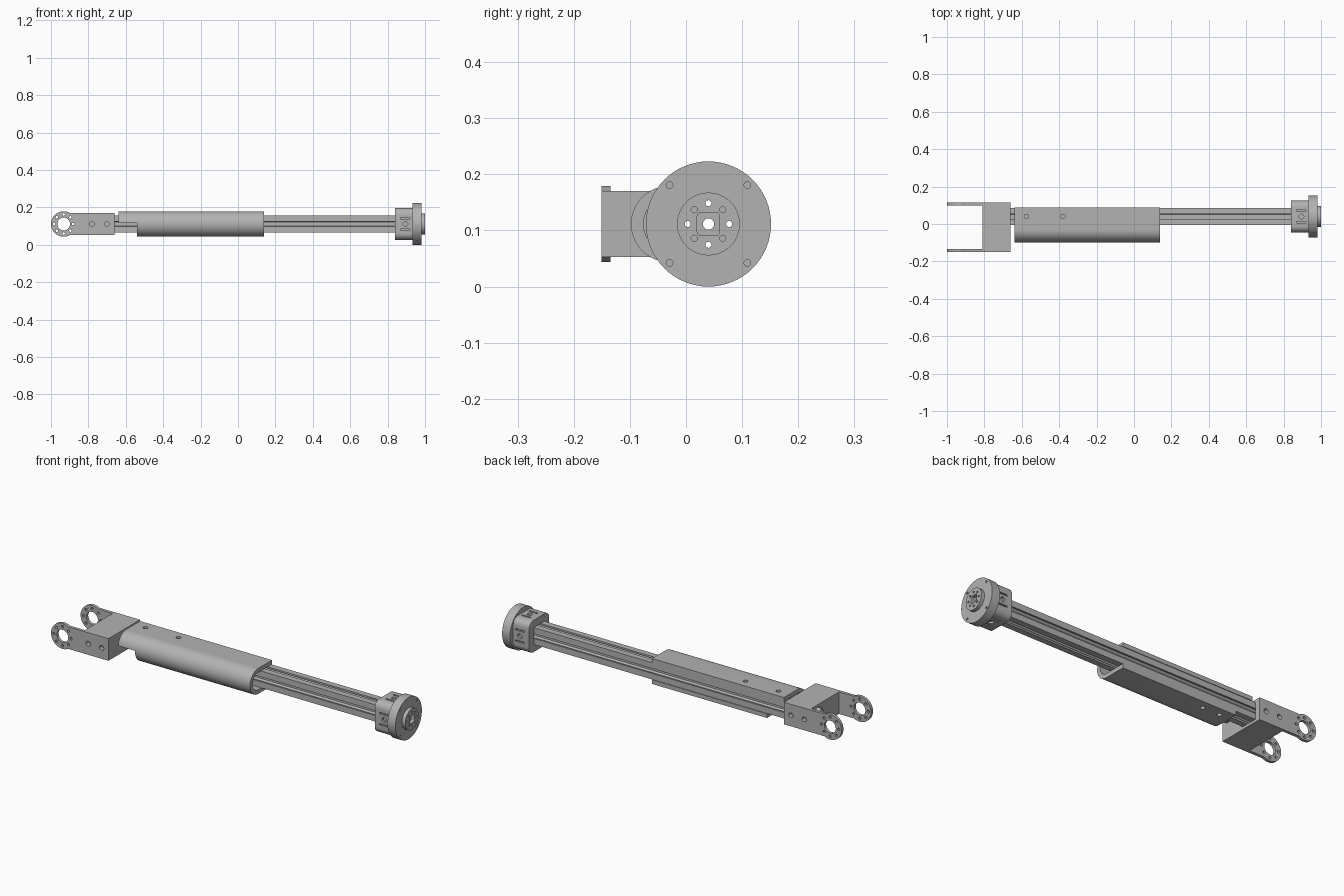
import bpy, bmesh, math
from mathutils import Vector

if "Cube" in bpy.data.objects:
    bpy.data.objects.remove(bpy.data.objects["Cube"])

CY, CZ = 0.04, 0.1115      # long axis of the rail
BAR = 0.045                # half width of the rail

grey = bpy.data.materials.new("plain_grey")
grey.use_nodes = True
grey.diffuse_color = (0.45, 0.45, 0.45, 1)
grey.node_tree.nodes["Principled BSDF"].inputs["Base Color"].default_value = (0.45, 0.45, 0.45, 1)


def prism(name, pts, axis, lo, hi):
    """Extrude a 2D outline along one axis."""
    place = {"x": lambda a, b, t: (t, a, b),
             "y": lambda a, b, t: (a, t, b),
             "z": lambda a, b, t: (a, b, t)}[axis]
    bm = bmesh.new()
    face = bm.faces.new([bm.verts.new(place(a, b, lo)) for a, b in pts])
    top = bmesh.ops.extrude_face_region(bm, geom=[face])["geom"]
    move = Vector(place(0, 0, hi - lo))
    bmesh.ops.translate(bm, vec=move, verts=[v for v in top if isinstance(v, bmesh.types.BMVert)])
    bmesh.ops.recalc_face_normals(bm, faces=bm.faces)
    mesh = bpy.data.meshes.new(name)
    bm.to_mesh(mesh)
    bm.free()
    mesh.materials.append(grey)
    obj = bpy.data.objects.new(name, mesh)
    bpy.context.collection.objects.link(obj)
    return obj


def arc(a, b, r, start=0.0, end=2 * math.pi, n=32):
    """Points on an arc; a full turn leaves out the repeated last point."""
    full = abs(end - start) > 6.28
    steps = n if full else n - 1
    return [(a + r * math.cos(start + (end - start) * i / steps),
             b + r * math.sin(start + (end - start) * i / steps)) for i in range(n)]


def rect(a0, a1, b0, b1):
    return [(a0, b0), (a1, b0), (a1, b1), (a0, b1)]


def square(a, b, h):
    return rect(a - h, a + h, b - h, b + h)


def round_square(a, b, h, r):
    pts = []
    for i, (sa, sb) in enumerate([(1, 1), (-1, 1), (-1, -1), (1, -1)]):
        q = i * math.pi / 2
        pts += arc(a + sa * (h - r), b + sb * (h - r), r, q, q + math.pi / 2, 7)
    return pts


def combine(obj, tools, operation="DIFFERENCE"):
    """Apply booleans and remove the helper solids."""
    bpy.context.view_layer.objects.active = obj
    for tool in tools:
        mod = obj.modifiers.new("cut", "BOOLEAN")
        mod.operation, mod.solver, mod.object = operation, "EXACT", tool
        bpy.ops.object.modifier_apply(modifier=mod.name)
        bpy.data.objects.remove(tool)


def hole(axis, a, b, r, lo, hi, n=20):
    return prism("cutter", arc(a, b, r, n=n), axis, lo, hi)


def smooth(obj):
    bpy.ops.object.select_all(action="DESELECT")
    obj.select_set(True)
    bpy.context.view_layer.objects.active = obj
    bpy.ops.object.shade_smooth_by_angle(angle=math.radians(30))


# Slotted rail: one quarter outline repeated around the axis
quarter = [(BAR, -BAR), (BAR, -0.013), (0.036, -0.013), (0.036, -0.026), (0.029, -0.026),
           (0.016, -0.012), (0.016, 0.012), (0.029, 0.026), (0.036, 0.026), (0.036, 0.013), (BAR, 0.013)]
outline = []
for k in range(4):
    c, s = round(math.cos(k * math.pi / 2)), round(math.sin(k * math.pi / 2))
    outline += [(CY + a * c - b * s, CZ + a * s + b * c) for a, b in quarter]
rail = prism("slotted_rail", outline, "x", -0.81, 0.934)
combine(rail, [hole("x", CY, CZ, 0.01, -1, 1)])
smooth(rail)

# Wrap-around cover: U section, open at the back
R_OUT, R_IN, ARC_Y, BACK = 0.068, 0.046, -0.03, 0.087
half = math.pi / 2
section = [(BACK, CZ + R_OUT)] + arc(ARC_Y, CZ, R_OUT, half, 3 * half, 33) + [(BACK, CZ - R_OUT)]
section += [(BACK, CZ - R_IN)] + arc(ARC_Y, CZ, R_IN, 3 * half, half, 33) + [(BACK, CZ + R_IN)]
cover = prism("sliding_cover", section, "x", -0.64, 0.14)
cuts = [prism("cutter", rect(-0.7, -0.54, 0, CZ + 0.006), "y", -0.2, 0.2)]
cuts += [hole("z", x, CY, 0.012, CZ, 0.3) for x in (-0.575, -0.38)]
cuts += [hole("z", x, CY, 0.012, 0, CZ) for x in (-0.48, -0.38)]
combine(cover, cuts)
smooth(cover)

# Fork bracket: U plan trimmed to the rounded ear outline
EAR_X, EAR_R, ARM = -0.932, 0.068, 0.059
Y0, Y1, T = -0.151, 0.115, 0.016
plan = [(-1.01, Y0), (-0.66, Y0), (-0.66, Y1), (-1.01, Y1), (-1.01, Y1 - T),
        (-0.81, Y1 - T), (-0.81, Y0 + T), (-1.01, Y0 + T)]
fork = prism("fork_bracket", plan, "z", 0, 0.25)
tangent = math.asin(ARM / EAR_R)
side = arc(EAR_X, CZ, EAR_R, tangent, 2 * math.pi - tangent, 40)
side += [(-0.65, CZ - ARM), (-0.65, CZ + ARM)]
combine(fork, [prism("trim", side, "y", -0.3, 0.3)], "INTERSECT")
cuts = [prism("cutter", square(CY, CZ, BAR - 0.001), "x", -0.9, -0.6),
        hole("y", EAR_X, CZ, 0.034, -0.3, 0.3, 32)]
cuts += [hole("y", a, b, 0.007, -0.3, 0.3, 12) for a, b in arc(EAR_X, CZ, 0.051, n=8)]
for x in (-0.78, -0.70):
    cuts += [hole("y", x, CZ, 0.013, Y0 - 0.02, Y0 + 0.025), hole("y", x, CZ, 0.013, Y1 - 0.025, Y1 + 0.02)]
combine(fork, cuts)
smooth(fork)

# End block: rounded square collar with screw holes and slots on each side
H = 0.085
block = prism("end_block", round_square(CY, CZ, H, 0.035), "x", 0.84, 0.934)
cuts = [prism("cutter", square(CY, CZ, BAR - 0.001), "x", 0.8, 1)]
for s in (-1, 1):
    y, z = CY + s * H, CZ + s * H
    cuts += [hole("y", 0.895, CZ, 0.013, y - 0.012, y + 0.012),
             hole("z", 0.895, CY, 0.013, z - 0.012, z + 0.012)]
    for t in (-0.03, 0.03):
        cuts += [prism("cutter", rect(0.868, 0.92, CZ + t - 0.004, CZ + t + 0.004), "y", y - 0.01, y + 0.01),
                 prism("cutter", rect(0.868, 0.92, CY + t - 0.004, CY + t + 0.004), "z", z - 0.01, z + 0.01)]
combine(block, cuts)
smooth(block)

# Round end flange with raised hub and bolt pattern
flange = hole("x", CY, CZ, 0.1115, 0.934, 0.981, 64)
flange.name = "end_flange"
combine(flange, [hole("x", CY, CZ, 0.056, 0.95, 1.0, 48)], "UNION")
cuts = [prism("cutter", round_square(CY, CZ, 0.02, 0.006), "x", 0.98, 1.1),
        hole("x", CY, CZ, 0.01, 0.9, 1.1)]
cuts += [hole("x", a, b, 0.0055, 0.9, 1.1, 12) for a, b in arc(CY, CZ, 0.037, n=4)]
diagonal = math.pi / 4
for k in range(4):
    c, s = math.cos(diagonal + k * half), math.sin(diagonal + k * half)
    cuts += [hole("x", CY + 0.036 * c, CZ + 0.036 * s, 0.0055, 0.985, 1.1, 12),
             hole("x", CY + 0.098 * c, CZ + 0.098 * s, 0.006, 0.9, 1.1, 12)]
combine(flange, cuts)
smooth(flange)
